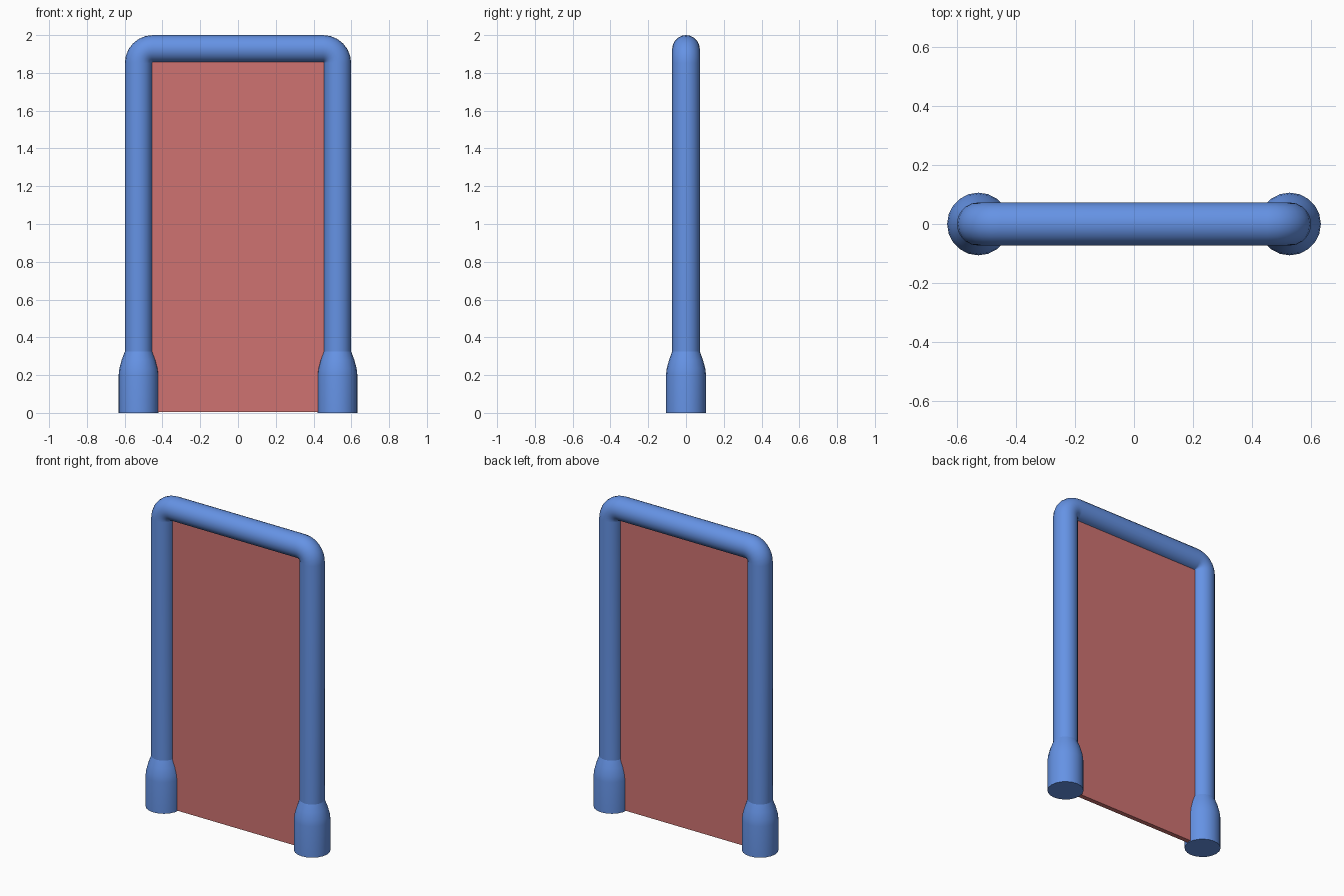
import bpy, bmesh, math
from mathutils import Vector

cube = bpy.data.objects.get("Cube")
if cube:
    bpy.data.objects.remove(cube, do_unlink=True)

R = 0.073        # tube radius
LEG_X = 0.526    # leg centre line
SIDES = 20


def material(name, color):
    m = bpy.data.materials.new(name)
    m.use_nodes = True
    m.diffuse_color = color
    m.node_tree.nodes["Principled BSDF"].inputs["Base Color"].default_value = color
    return m


def add_object(name, bm, mat, smooth=True):
    bmesh.ops.recalc_face_normals(bm, faces=bm.faces)
    mesh = bpy.data.meshes.new(name)
    bm.to_mesh(mesh)
    bm.free()
    mesh.materials.append(mat)
    obj = bpy.data.objects.new(name, mesh)
    bpy.context.collection.objects.link(obj)
    if smooth:
        bpy.ops.object.select_all(action='DESELECT')
        obj.select_set(True)
        bpy.context.view_layer.objects.active = obj
        bpy.ops.object.shade_smooth_by_angle(angle=math.radians(40))
    return obj


def sweep(stations):
    """Loft circular rings; each station is (x, z, ring tilt, radius)."""
    bm = bmesh.new()
    rings = []
    for x, z, tilt, r in stations:
        side = Vector((math.cos(tilt), 0, math.sin(tilt)))
        ring = []
        for i in range(SIDES):
            a = math.tau * i / SIDES
            p = Vector((x, 0, z)) + side * (r * math.cos(a))
            p.y = r * math.sin(a)
            ring.append(bm.verts.new(p))
        rings.append(ring)
    for a, b in zip(rings, rings[1:]):
        for i in range(SIDES):
            j = (i + 1) % SIDES
            bm.faces.new((a[i], a[j], b[j], b[i]))
    bm.faces.new(rings[0])
    bm.faces.new(rings[-1])
    return bm


blue = material("frame blue", (0.13, 0.29, 0.78, 1))
red = material("panel red", (0.62, 0.17, 0.165, 1))

# Bent tube frame: up one leg, over the top, down the other
bend, steps = R + 0.002, 6
cx, cz = LEG_X - bend, 2 - R - bend
path = [(-LEG_X, 0.31, 0, R)]
for sign, start in ((-1, math.pi), (1, math.pi / 2)):
    for k in range(steps + 1):
        a = start - k * math.pi / 2 / steps
        path.append((sign * cx + bend * math.cos(a), cz + bend * math.sin(a), a - math.pi, R))
path.append((LEG_X, 0.31, -math.pi, R))
add_object("tube_frame", sweep(path), blue)

# Flared feet
foot_profile = [(0, 0.106), (0.2, 0.106), (0.235, 0.102), (0.28, 0.09), (0.325, R)]
for name, x in (("left_foot", LEG_X), ("right_foot", -LEG_X)):
    add_object(name, sweep([(x, z, 0, r) for z, r in foot_profile]), blue)

# Thin panel filling the opening
bm = bmesh.new()
bmesh.ops.create_cube(bm, size=1)
bmesh.ops.scale(bm, vec=(2 * LEG_X, 0.03, 1.91), verts=bm.verts)
bmesh.ops.translate(bm, vec=(0, 0, 0.005 + 1.91 / 2), verts=bm.verts)
add_object("panel", bm, red, smooth=False)
